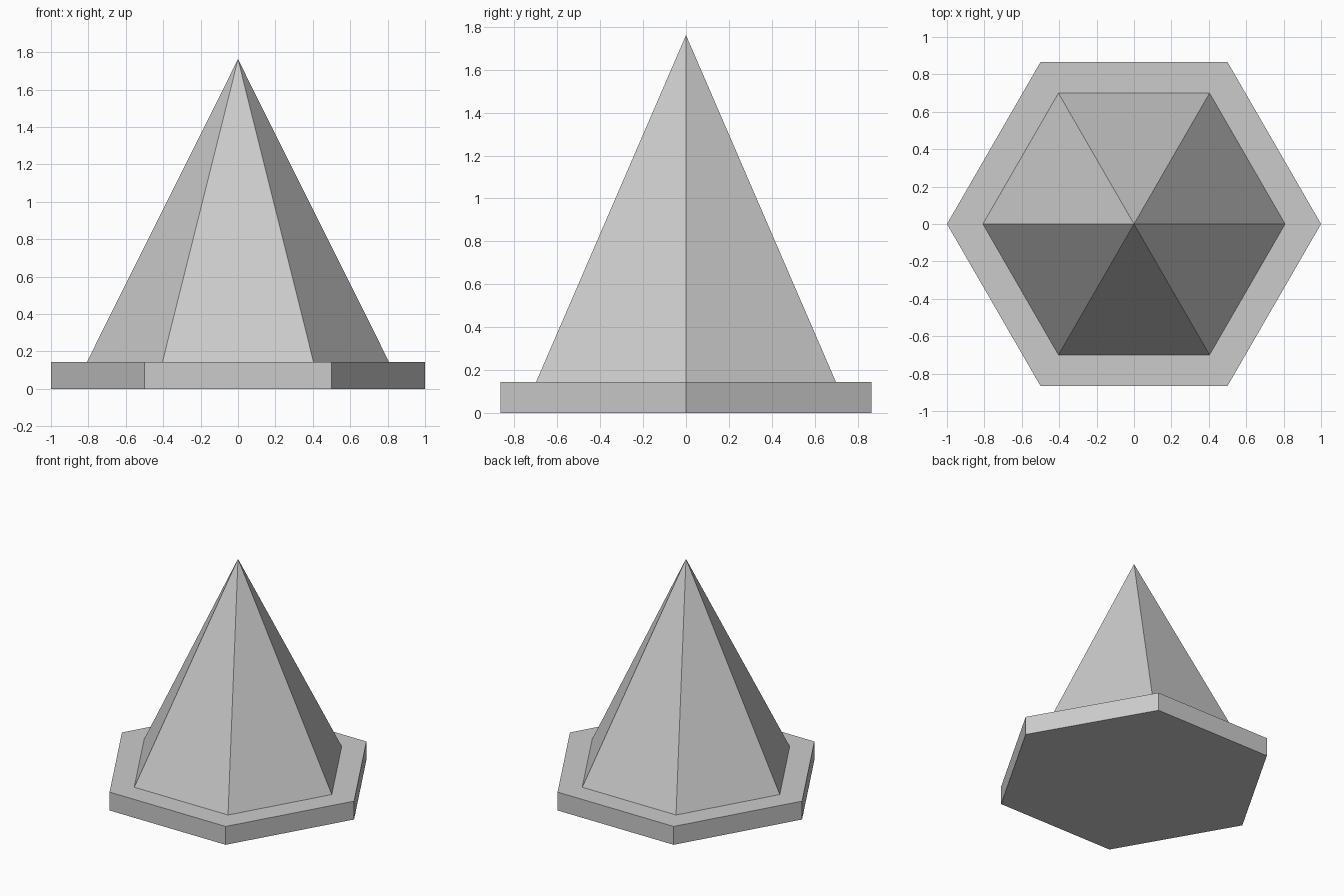
import bpy, bmesh, math

if "Cube" in bpy.data.objects:
    bpy.data.objects.remove(bpy.data.objects["Cube"])

grey = bpy.data.materials.new("light grey")
grey.diffuse_color = (0.6, 0.6, 0.6, 1)
grey.use_nodes = True
grey.node_tree.nodes["Principled BSDF"].inputs["Base Color"].default_value = grey.diffuse_color


def hexagon(bm, radius, z):
    """Ring of six vertices with corners on the x axis."""
    return [bm.verts.new((radius * math.cos(i * math.pi / 3),
                          radius * math.sin(i * math.pi / 3), z)) for i in range(6)]


def finish(bm, name):
    bmesh.ops.recalc_face_normals(bm, faces=bm.faces)
    mesh = bpy.data.meshes.new(name)
    bm.to_mesh(mesh)
    bm.free()
    mesh.materials.append(grey)
    bpy.context.collection.objects.link(bpy.data.objects.new(name, mesh))


BASE_TOP = 0.143

# Hexagonal base plate
bm = bmesh.new()
low, high = hexagon(bm, 1.0, 0), hexagon(bm, 1.0, BASE_TOP)
bm.faces.new(low)
bm.faces.new(high)
for i in range(6):
    j = (i + 1) % 6
    bm.faces.new((low[i], low[j], high[j], high[i]))
finish(bm, "base_plate")

# Six-sided spire standing on the plate
bm = bmesh.new()
ring = hexagon(bm, 0.808, BASE_TOP)
tip = bm.verts.new((0, 0, 1.762))
for i in range(6):
    bm.faces.new((ring[i], ring[(i + 1) % 6], tip))
finish(bm, "spire")
